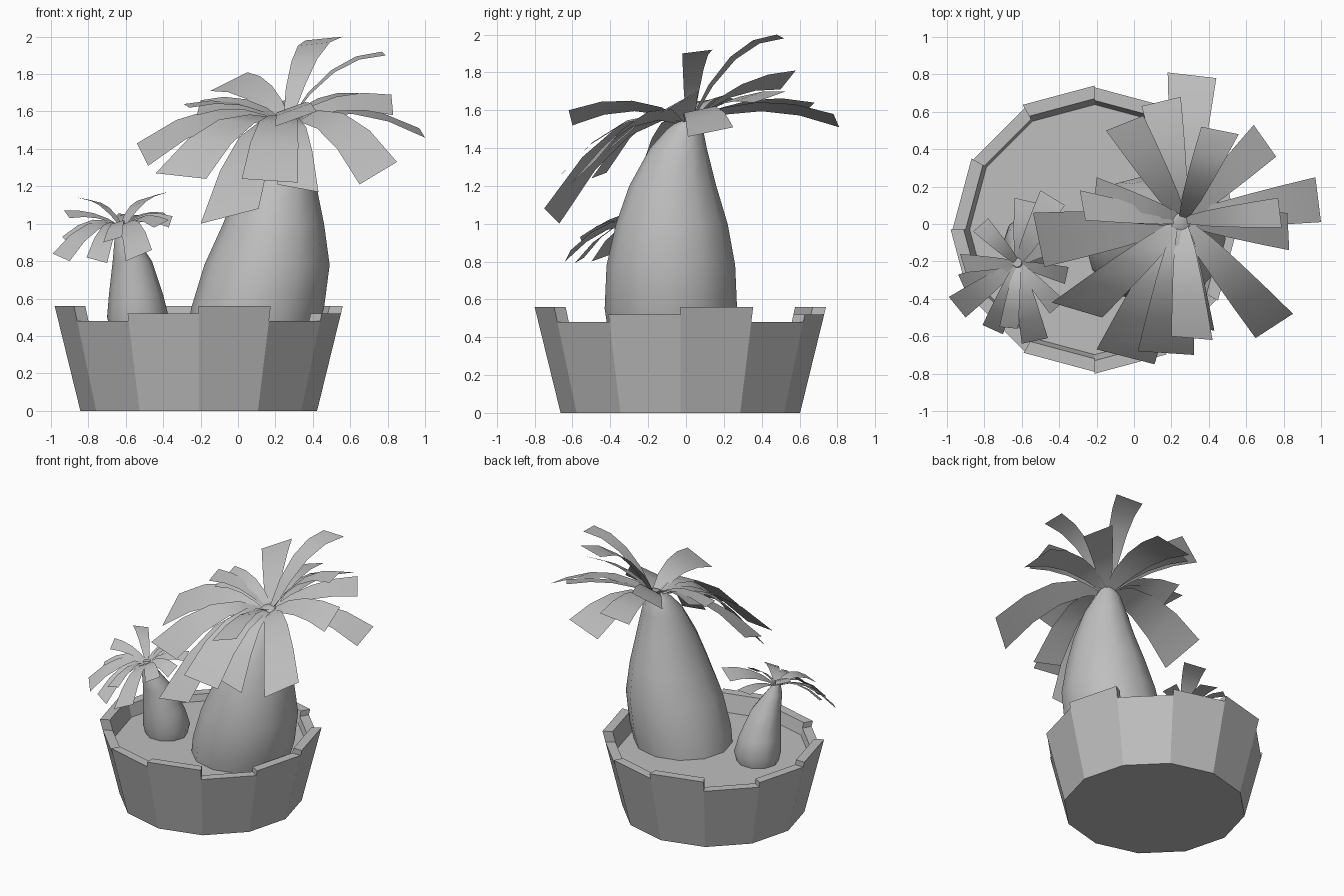
import bpy
import bmesh
from math import cos, sin, pi, radians
from mathutils import Vector

if "Cube" in bpy.data.objects:
    bpy.data.objects.remove(bpy.data.objects["Cube"], do_unlink=True)

# One plain grey for everything
grey = bpy.data.materials.new("plain grey")
grey.use_nodes = True
grey.diffuse_color = (0.52, 0.52, 0.52, 1)
grey.node_tree.nodes["Principled BSDF"].inputs["Base Color"].default_value = grey.diffuse_color


def finish(bm, name, smooth_angle=None, fix_normals=True):
    """Turn a bmesh into a named, coloured object."""
    if fix_normals:
        bmesh.ops.recalc_face_normals(bm, faces=bm.faces)
    mesh = bpy.data.meshes.new(name)
    bm.to_mesh(mesh)
    bm.free()
    mesh.materials.append(grey)
    obj = bpy.data.objects.new(name, mesh)
    bpy.context.scene.collection.objects.link(obj)
    if smooth_angle is not None:
        bpy.ops.object.select_all(action='DESELECT')
        obj.select_set(True)
        bpy.context.view_layer.objects.active = obj
        bpy.ops.object.shade_smooth_by_angle(angle=radians(smooth_angle))
    return obj


# Pot: twelve staves with tops at three repeating heights
SIDES = 12
POT = Vector((-0.21, -0.03, 0))
FOOT, FLARE, WALL, SOIL = 0.633, 0.245, 0.07, 0.43


def pot_point(step, z, inset=0.0):
    angle = 2 * pi * step / SIDES
    radius = FOOT + FLARE * z - inset
    return POT + Vector((radius * cos(angle), radius * sin(angle), z))


def build_pot():
    bm = bmesh.new()
    heights = (0.56, 0.48, 0.52)
    for i in range(SIDES):
        top = heights[i % len(heights)]
        profile = ((0, 0), (top, 0), (top, WALL), (0, WALL))
        near, far = [[bm.verts.new(pot_point(step, z, inset)) for z, inset in profile]
                     for step in (i, i + 1)]
        bm.faces.new(near)
        bm.faces.new(far)
        for k in range(len(profile)):
            n = (k + 1) % len(profile)
            bm.faces.new((near[k], near[n], far[n], far[k]))
    finish(bm, "pot_staves")


def build_disc(name, z, inset):
    bm = bmesh.new()
    face = bm.faces.new([bm.verts.new(pot_point(i, z, inset)) for i in range(SIDES)])
    if z == 0:
        face.normal_flip()
    finish(bm, name, fix_normals=False)


# Trunks: oval rings given as height, x limits and y limits
def build_trunk(name, rings, sides=12):
    bm = bmesh.new()
    loops = []
    for z, left, right, front, back in rings:
        loop = []
        for i in range(sides):
            a = 2 * pi * i / sides
            x = (left + right) / 2 + (right - left) / 2 * cos(a)
            y = (front + back) / 2 + (back - front) / 2 * sin(a)
            loop.append(bm.verts.new((x, y, z)))
        loops.append(loop)
    for low, high in zip(loops, loops[1:]):
        for i in range(sides):
            n = (i + 1) % sides
            bm.faces.new((low[i], low[n], high[n], high[i]))
    bm.faces.new(loops[0])
    bm.faces.new(loops[-1])
    finish(bm, name, 50)


# Leaves: curved strips that widen and tilt towards a square-cut tip
def build_leaf(name, base, left, right, lift, steps=4):
    bm = bmesh.new()
    tip = (left + right) / 2
    bend = base.lerp(tip, 0.45)
    bend.z = max(base.z + lift, tip.z)
    rows = []
    for i in range(steps + 1):
        t = i / steps
        centre = base * (1 - t) ** 2 + bend * 2 * t * (1 - t) + tip * t ** 2
        half = (left - right) / 2 * (0.2 + 0.8 * t ** 0.7)
        rows.append([bm.verts.new(centre + half), bm.verts.new(centre - half)])
    for a, b in zip(rows, rows[1:]):
        bm.faces.new((a[0], a[1], b[1], b[0]))
    finish(bm, name, 60, fix_normals=False)


def build_crown(name, base, lift, tips):
    for i, (left, right) in enumerate(tips):
        build_leaf(f"{name}_{i + 1}", Vector(base), Vector(left), Vector(right), lift)


build_pot()
build_disc("pot_bottom", 0, 0)
build_disc("soil", SOIL, WALL / 2)

build_trunk("large_trunk", [
    (0.42, -0.27, 0.42, -0.41, 0.26),
    (0.55, -0.25, 0.46, -0.43, 0.27),
    (0.78, -0.18, 0.49, -0.42, 0.26),
    (1.0, -0.08, 0.46, -0.37, 0.22),
    (1.2, 0.0, 0.42, -0.3, 0.16),
    (1.4, 0.08, 0.37, -0.19, 0.11),
    (1.5, 0.14, 0.33, -0.1, 0.09),
    (1.56, 0.21, 0.3, -0.02, 0.06),
])
build_trunk("small_trunk", [
    (0.42, -0.68, -0.39, -0.24, 0.04),
    (0.5, -0.7, -0.37, -0.26, 0.06),
    (0.62, -0.69, -0.4, -0.26, 0.03),
    (0.8, -0.67, -0.46, -0.26, -0.06),
    (0.92, -0.66, -0.54, -0.26, -0.14),
    (1.0, -0.65, -0.6, -0.23, -0.18),
], sides=10)

# Large crown: left and right tip corners of each leaf, looking outward
build_crown("large_leaf", (0.26, 0.02, 1.53), 0.17, [
    ((0.18, 0.81, 1.51), (0.44, 0.78, 1.58)),
    ((-0.15, 0.5, 1.71), (0.05, 0.58, 1.81)),
    ((0.04, 0.63, 1.59), (0.25, 0.68, 1.64)),
    ((0.36, 0.52, 1.98), (0.56, 0.48, 2.0)),
    ((0.64, 0.53, 1.7), (0.76, 0.36, 1.64)),
    ((0.77, 0.14, 1.92), (0.79, -0.02, 1.9)),
    ((0.97, 0.25, 1.51), (1.0, 0.01, 1.46)),
    ((0.82, 0.06, 1.69), (0.83, -0.14, 1.58)),
    ((0.85, -0.48, 1.33), (0.65, -0.61, 1.21)),
    ((0.42, -0.62, 1.6), (0.2, -0.6, 1.52)),
    ((0.43, -0.57, 1.17), (0.21, -0.54, 1.21)),
    ((0.32, -0.7, 1.22), (0.02, -0.68, 1.24)),
    ((0.11, -0.75, 1.08), (-0.2, -0.67, 1.0)),
    ((-0.17, -0.5, 1.24), (-0.44, -0.42, 1.27)),
    ((-0.48, -0.23, 1.31), (-0.54, 0.06, 1.43)),
    ((-0.26, 0.02, 1.62), (-0.29, 0.18, 1.64)),
    ((-0.22, 0.03, 1.58), (-0.2, 0.25, 1.66)),
])

# Small crown
build_crown("small_leaf", (-0.62, -0.21, 0.98), 0.09, [
    ((-0.64, 0.14, 1.05), (-0.51, 0.11, 1.04)),
    ((-0.5, 0.18, 1.13), (-0.37, 0.1, 1.17)),
    ((-0.4, -0.02, 1.06), (-0.36, -0.12, 1.03)),
    ((-0.35, -0.23, 1.04), (-0.37, -0.32, 0.98)),
    ((-0.37, -0.41, 1.02), (-0.45, -0.48, 0.98)),
    ((-0.46, -0.61, 0.86), (-0.6, -0.64, 0.8)),
    ((-0.62, -0.56, 0.93), (-0.72, -0.55, 0.9)),
    ((-0.7, -0.59, 0.79), (-0.81, -0.54, 0.82)),
    ((-0.9, -0.5, 0.8), (-0.99, -0.39, 0.84)),
    ((-0.9, -0.36, 0.89), (-0.94, -0.27, 0.93)),
    ((-0.9, -0.26, 1.03), (-0.93, -0.16, 1.07)),
    ((-0.86, -0.04, 1.14), (-0.78, 0.03, 1.12)),
])
